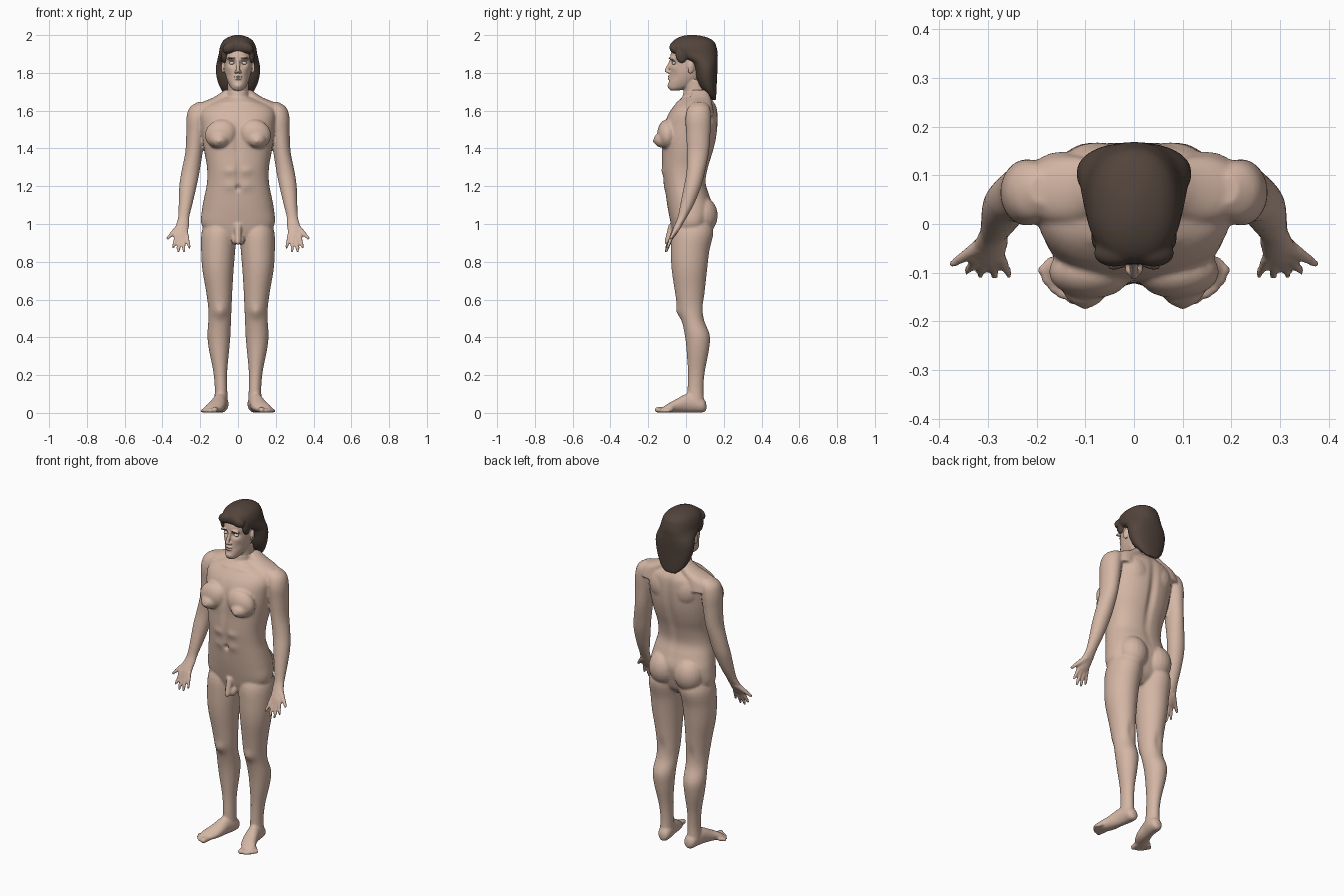
import bpy, bmesh, math
from mathutils import Vector, Matrix, Euler


def material(name, color):
    m = bpy.data.materials.new(name)
    m.diffuse_color = (*color, 1)
    return m


SKIN = material("skin", (0.66, 0.47, 0.375))
HAIR = material("dark_hair", (0.085, 0.058, 0.045))
EYE = material("eye_white", (0.7, 0.62, 0.56))


def smooth_rows(rows, steps=4):
    """Catmull-Rom interpolation of profile rows."""
    out = []
    for i in range(len(rows) - 1):
        a, b, c, d = (rows[max(0, min(len(rows) - 1, i + k))] for k in (-1, 0, 1, 2))
        for s in range(steps):
            t = s / steps
            out.append([0.5 * (2 * q + (r - p) * t + (2 * p - 5 * q + 4 * r - s_) * t * t
                        + (3 * q - p - 3 * r + s_) * t ** 3) for p, q, r, s_ in zip(a, b, c, d)])
    return out + [list(rows[-1])]


def loft(bm, rows, power=2.0, along_y=False, n=40):
    """Rows are (x, y, z, rx, r2): ellipses in xy, or in xz when along_y."""
    rings = []
    for x, y, z, rx, r2 in smooth_rows(rows):
        ring = []
        for k in range(n):
            a = 2 * math.pi * k / n
            c, s = math.cos(a), math.sin(a)
            u = math.copysign(abs(c) ** (2 / power), c) * rx
            v = math.copysign(abs(s) ** (2 / power), s) * r2
            ring.append(bm.verts.new((x + u, y, z + v) if along_y else (x + u, y + v, z)))
        rings.append(ring)
    for p, q in zip(rings, rings[1:]):
        for k in range(n):
            bm.faces.new((p[k], p[(k + 1) % n], q[(k + 1) % n], q[k]))
    bm.faces.new(rings[0])
    bm.faces.new(rings[-1])


def span(rows):
    """(z, half width, front y, back y) rows to centred loft rows."""
    return [(0, (f + b) / 2, z, w, (b - f) / 2) for z, w, f, b in rows]


def ball(bm, c, r, rot=(0, 0, 0)):
    m = Matrix.Translation(c) @ Euler(rot).to_matrix().to_4x4() @ Matrix.Diagonal((*r, 1))
    bmesh.ops.create_uvsphere(bm, u_segments=20, v_segments=14, radius=1, matrix=m)


def digit(bm, a, b, r1, r2, n=9):
    for i in range(n):
        t = i / (n - 1)
        r = r1 + (r2 - r1) * t
        ball(bm, Vector(a).lerp(Vector(b), t), (r, r, r))


def mirror(bm):
    d = bmesh.ops.duplicate(bm, geom=bm.verts[:] + bm.edges[:] + bm.faces[:])["geom"]
    for v in d:
        if isinstance(v, bmesh.types.BMVert):
            v.co.x *= -1


def finish(bm, name, mat, voxel=0, relax=4, sculpt=()):
    """Fuse the overlapping forms, relax them, then push soft dents and bumps."""
    bmesh.ops.recalc_face_normals(bm, faces=bm.faces[:])
    me = bpy.data.meshes.new(name)
    bm.to_mesh(me)
    bm.free()
    ob = bpy.data.objects.new(name, me)
    bpy.context.collection.objects.link(ob)
    if voxel:
        r = ob.modifiers.new("fuse", 'REMESH')
        r.mode, r.voxel_size = 'VOXEL', voxel
        s = ob.modifiers.new("relax", 'SMOOTH')
        s.factor, s.iterations = 0.5, relax
        dg = bpy.context.evaluated_depsgraph_get()
        me = bpy.data.meshes.new_from_object(ob.evaluated_get(dg))
        ob.modifiers.clear()
        ob.data = me
    for c, r, off in sculpt:
        for v in me.vertices:
            p = Vector((abs(v.co.x), v.co.y, v.co.z)) - Vector(c)
            q = sum((p[i] / r[i]) ** 2 for i in range(3))
            if q < 6:
                v.co += Vector((0, off, 0)) * math.exp(-q)
    me.materials.clear()
    me.materials.append(mat)
    me.polygons.foreach_set("use_smooth", [True] * len(me.polygons))
    return ob


# limbs, chest and seat: right half, then mirrored
bm = bmesh.new()
loft(bm, [(.09, .04, 1.04, .07, .08), (.1, .035, .96, .092, .11), (.105, .022, .86, .09, .102),
          (.106, .018, .76, .083, .094), (.1, .02, .65, .07, .08), (.096, .025, .56, .062, .07),
          (.097, .037, .49, .06, .06), (.101, .06, .41, .061, .066), (.1, .062, .33, .053, .059),
          (.094, .055, .22, .037, .045), (.09, .05, .13, .033, .042), (.09, .05, .06, .036, .045)])
loft(bm, [(.085, .108, .032, .014, .018), (.086, .092, .04, .033, .037), (.089, .05, .05, .038, .048),
          (.098, .005, .052, .038, .05), (.112, -.05, .038, .044, .036), (.13, -.09, .027, .047, .025),
          (.142, -.12, .018, .034, .015)], along_y=True)
for a, b, r in [((.118, -.11), (.124, -.15), .016), ((.14, -.11), (.147, -.144), .012),
                ((.154, -.1), (.165, -.132), .012), ((.163, -.09), (.179, -.115), .011),
                ((.168, -.075), (.188, -.095), .011)]:
    digit(bm, (*a, .017), (*b, r), r, r, 5)
loft(bm, [(.185, .07, 1.645, .03, .03), (.205, .068, 1.615, .052, .058), (.218, .065, 1.56, .055, .068),
          (.224, .065, 1.48, .05, .064), (.233, .063, 1.38, .046, .058), (.251, .052, 1.28, .048, .049),
          (.265, .035, 1.2, .046, .046), (.277, .008, 1.11, .037, .037), (.287, -.018, 1.04, .03, .025),
          (.293, -.038, 1.0, .034, .021), (.299, -.062, .955, .036, .018), (.3, -.075, .928, .03, .013)])
for a, b in [((.272, -.07, .945), (.257, -.103, .877)), ((.29, -.075, .935), (.286, -.107, .857)),
             ((.308, -.075, .935), (.316, -.104, .855)), ((.325, -.072, .945), (.343, -.097, .877))]:
    digit(bm, a, b, .0115, .0085)
digit(bm, (.308, -.04, .99), (.372, -.082, .925), .018, .009)
ball(bm, (.088, -.098, 1.475), (.088, .055, .078), (0, .3, 0))
ball(bm, (.1, -.12, 1.445), (.05, .052, .042))
ball(bm, (.083, .085, 1.045), (.087, .083, .1))
ball(bm, (.075, .1, 1.55), (.085, .068, .1), (0, .3, 0))
loft(bm, [(.05, .075, 1.71, .02, .035), (.08, .075, 1.67, .05, .055), (.13, .07, 1.63, .085, .07),
          (.15, .065, 1.57, .08, .085)])
ball(bm, (.016, -.068, .915), (.019, .024, .026))
mirror(bm)

# trunk, neck base and groin on the centre line
loft(bm, span([(.9, .06, -.04, .07), (.94, .15, -.065, .11), (1.0, .194, -.08, .13), (1.08, .19, -.096, .145),
               (1.15, .177, -.107, .125), (1.22, .164, -.117, .105), (1.3, .164, -.127, .118),
               (1.38, .178, -.128, .143), (1.45, .188, -.13, .16), (1.52, .195, -.118, .168),
               (1.58, .2, -.095, .168), (1.62, .18, -.068, .162), (1.65, .12, -.042, .145),
               (1.67, .075, -.02, .13)]), power=2.3)
loft(bm, span([(1.58, .08, -.06, .13), (1.65, .063, -.025, .125), (1.71, .057, -.012, .115)]))
digit(bm, (0, -.075, .985), (0, -.1, .905), .02, .015)
body = finish(bm, "body", SKIN, .0065, 5, [
    ((0, .16, 1.4), (.022, .08, .2), -.014),        # spine groove
    ((0, -.14, 1.45), (.02, .06, .1), .01),         # breastbone
    ((0, -.12, 1.26), (.012, .05, .09), .006),      # belly line
    ((0, -.11, 1.19), (.011, .04, .014), .014),     # navel
    ((.045, -.12, 1.28), (.03, .05, .022), -.006),  # belly muscles
    ((.045, -.12, 1.2), (.03, .05, .025), -.005),
    ((.095, -.035, .535), (.032, .04, .035), -.012),  # kneecap
    ((.095, .1, .56), (.025, .04, .05), -.008),     # knee hollow
    ((.06, -.04, 1.645), (.045, .04, .01), -.006),  # collarbone
    ((.1, -.175, 1.437), (.01, .02, .01), -.005),
])

# head and neck
bm = bmesh.new()
loft(bm, span([(1.706, .018, -.08, -.04), (1.716, .033, -.091, .0), (1.735, .046, -.094, .05),
               (1.77, .061, -.087, .09), (1.81, .071, -.084, .12), (1.85, .076, -.082, .138),
               (1.89, .078, -.083, .145), (1.93, .073, -.067, .14), (1.97, .045, -.02, .1)]), power=2.15)
loft(bm, span([(1.62, .062, -.03, .12), (1.69, .057, -.012, .115), (1.76, .057, -.02, .11)]))
for side in (1, -1):
    ball(bm, (.079 * side, .027, 1.828), (.008, .019, .033), (-.15, 0, .35 * side))
    ball(bm, (.01 * side, -.092, 1.805), (.009, .012, .008))
    ball(bm, (.034 * side, -.076, 1.876), (.026, .013, .009), (0, .1 * side, 0))
digit(bm, (0, -.08, 1.865), (0, -.103, 1.812), .0085, .0105)
ball(bm, (0, -.087, 1.781), (.022, .011, .0055))
ball(bm, (0, -.087, 1.768), (.019, .011, .006))
ball(bm, (0, -.082, 1.732), (.022, .016, .017))
finish(bm, "head", SKIN, .004, 3, [
    ((.033, -.085, 1.852), (.02, .04, .014), .016),
    ((.05, -.075, 1.825), (.016, .03, .014), -.004),
    ((0, -.09, 1.7745), (.02, .03, .003), .005),
    ((.055, -.07, 1.785), (.018, .03, .02), .005)])

# eyes and brows
for nm, y, z, r, mat in [("eyes", -.064, 1.852, (.0145, .011, .008), EYE),
                         ("eyebrows", -.084, 1.878, (.02, .008, .0035), HAIR)]:
    bm = bmesh.new()
    ball(bm, (.033, y, z), r, (0, .1, -.25))
    mirror(bm)
    finish(bm, nm, mat)

# hair: crown cap, side locks and a hanging back
bm = bmesh.new()
loft(bm, span([(1.655, .035, .14, .158), (1.68, .066, .115, .16), (1.72, .094, .075, .162),
               (1.77, .112, .052, .164), (1.82, .118, .04, .167), (1.855, .113, .02, .168),
               (1.88, .107, -.03, .168), (1.905, .101, -.068, .168), (1.935, .096, -.083, .162),
               (1.965, .083, -.073, .15), (1.985, .06, -.045, .12), (1.997, .028, -.01, .075),
               (2.001, .008, .02, .045)]), power=2.2)
for side in (1, -1):
    ball(bm, (.072 * side, -.025, 1.89), (.016, .03, .04), (.2, 0, 0))
    ball(bm, (.04 * side, -.06, 1.935), (.045, .028, .03), (0, .4 * side, 0))
finish(bm, "hair", HAIR, .006, 4)
